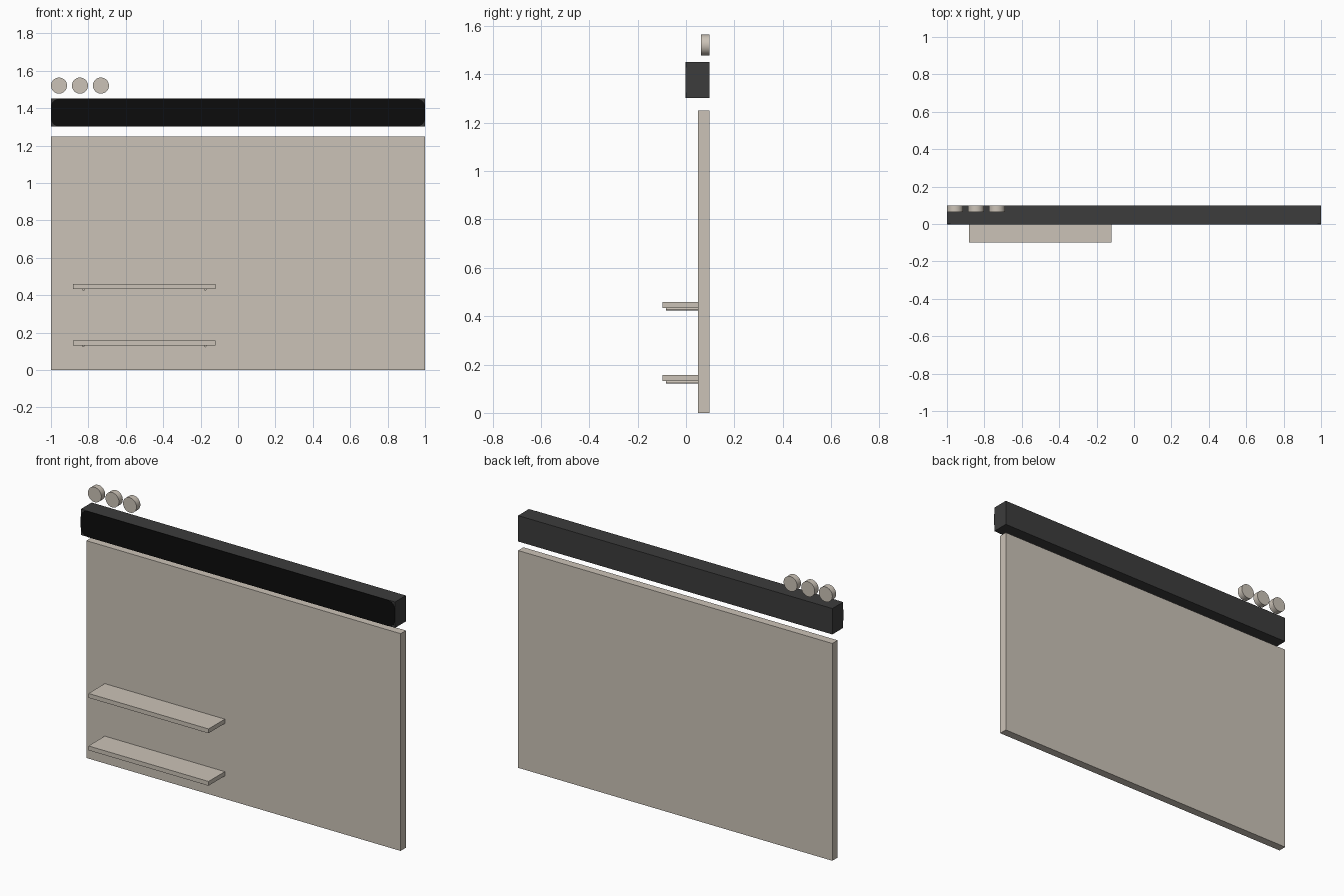
import bpy, bmesh, math

if "Cube" in bpy.data.objects:
    bpy.data.objects.remove(bpy.data.objects["Cube"])


def material(name, rgb):
    m = bpy.data.materials.new(name)
    m.diffuse_color = (*rgb, 1)
    m.use_nodes = True
    m.node_tree.nodes["Principled BSDF"].inputs["Base Color"].default_value = m.diffuse_color
    return m


BEIGE = material("beige", (0.60, 0.545, 0.475))
CHARCOAL = material("charcoal", (0.045, 0.045, 0.045))
BLACK = material("black", (0.0035, 0.0035, 0.0035))
BACK = 0.098


def add_object(name, bm, mat):
    bmesh.ops.recalc_face_normals(bm, faces=bm.faces[:])
    me = bpy.data.meshes.new(name)
    bm.to_mesh(me)
    bm.free()
    me.materials.append(mat)
    ob = bpy.data.objects.new(name, me)
    bpy.context.collection.objects.link(ob)
    return ob


def box(name, x, y, z, mat):
    bm = bmesh.new()
    bmesh.ops.create_cube(bm, size=1)
    for v in bm.verts:
        for i, (lo, hi) in enumerate((x, y, z)):
            v.co[i] = hi if v.co[i] > 0 else lo
    return add_object(name, bm, mat)


def extrude_outline(name, points, y0, y1, mat):
    """Extrude an outline in the x-z plane along y."""
    bm = bmesh.new()
    face = bm.faces.new([bm.verts.new((x, y0, z)) for x, z in points])
    ext = bmesh.ops.extrude_face_region(bm, geom=[face])
    for g in ext["geom"]:
        if isinstance(g, bmesh.types.BMVert):
            g.co.y = y1
    return add_object(name, bm, mat)


def disc(name, cx, cz, r, y0, y1, n, mat):
    pts = [(cx + r * math.cos(2 * math.pi * i / n),
            cz + r * math.sin(2 * math.pi * i / n)) for i in range(n)]
    ob = extrude_outline(name, pts, y0, y1, mat)
    bpy.ops.object.select_all(action='DESELECT')
    ob.select_set(True)
    bpy.context.view_layer.objects.active = ob
    bpy.ops.object.shade_smooth_by_angle(angle=math.radians(35))
    return ob


# Back panel and header housing
box("back_panel", (-1, 1), (0.05, BACK), (0, 1.25), BEIGE)
box("header_box", (-1, 1), (0, BACK), (1.302, 1.451), CHARCOAL)

# Black header front with rounded corners
z0, z1, r = 1.302, 1.451, 0.045
outline = []
for cx, cz, start in ((1 - r, z1 - r, 0), (-1 + r, z1 - r, 90),
                      (-1 + r, z0 + r, 180), (1 - r, z0 + r, 270)):
    for i in range(9):
        a = math.radians(start + 90 * i / 8)
        outline.append((cx + r * math.cos(a), cz + r * math.sin(a)))
extrude_outline("header_front", outline, -0.0015, 0.001, BLACK)

# Shelves, each on two thin rods
for level, bottom in (("lower", 0.132), ("upper", 0.434)):
    box(level + "_shelf", (-0.883, -0.119), (-0.098, 0.05),
        (bottom, bottom + 0.025), BEIGE)
    for side, x in (("left", -0.827), ("right", -0.175)):
        disc(f"{level}_shelf_rod_{side}", x, bottom - 0.004, 0.006,
             -0.083, 0.055, 12, BEIGE)

# Three round knobs above the header
for i in range(3):
    disc(f"knob_{i + 1}", -0.957 + 0.112 * i, 1.521, 0.043,
         0.063, BACK, 32, BEIGE)
